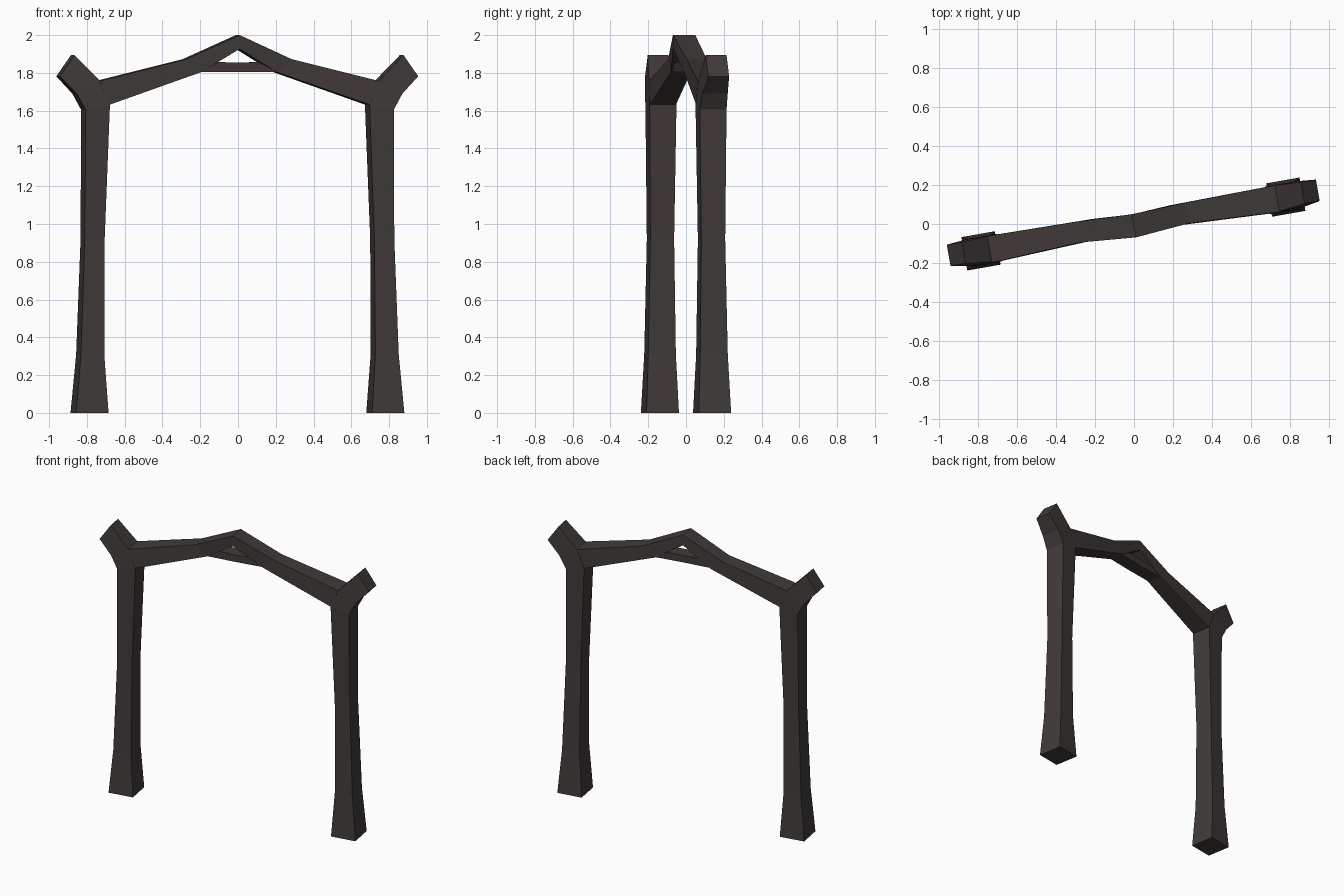
import bpy, bmesh, math

if "Cube" in bpy.data.objects:
    bpy.data.objects.remove(bpy.data.objects["Cube"])

wood = bpy.data.materials.new("dark_wood")
wood.diffuse_color = (0.052, 0.043, 0.040, 1)
wood.use_nodes = True
wood.node_tree.nodes["Principled BSDF"].inputs["Base Color"].default_value = wood.diffuse_color


def strip(name, stations, cap_start, cap_end):
    """Loft four-sided sections (u0, z0, u1, z1, depth centre, half depth), mirrored across the arch."""
    bm = bmesh.new()
    rings = []
    for u0, z0, u1, z1, v, h in stations:
        rings.append([bm.verts.new(p) for p in (
            (u0, v - h, z0), (u1, v - h, z1), (u1, v + h, z1), (u0, v + h, z0))])
    for a, b in zip(rings, rings[1:]):
        for i in range(4):
            j = (i + 1) % 4
            bm.faces.new((a[i], a[j], b[j], b[i]))
    if cap_start:
        bm.faces.new(rings[0][::-1])
    if cap_end:
        bm.faces.new(rings[-1])
    bmesh.ops.recalc_face_normals(bm, faces=bm.faces)
    # An open strip may come out inverted: the first side faces the front
    bm.faces.ensure_lookup_table()
    if bm.faces[0].normal.y > 0:
        bmesh.ops.reverse_faces(bm, faces=bm.faces)
    me = bpy.data.meshes.new(name)
    bm.to_mesh(me)
    bm.free()
    me.materials.append(wood)
    ob = bpy.data.objects.new(name, me)
    bpy.context.collection.objects.link(ob)
    # The whole gate is turned about ten degrees from the x axis
    ob.rotation_euler.z = math.radians(10)
    ob.location.x = -0.003
    mod = ob.modifiers.new("Mirror", 'MIRROR')
    mod.use_mirror_merge = True
    return ob


# Flared posts with a slanted horn at the top
strip("posts", [
    (0.708, 0.00, 0.882, 0.00, 0, 0.087),
    (0.729, 0.31, 0.854, 0.31, 0, 0.074),
    (0.725, 0.92, 0.832, 0.92, 0, 0.064),
    (0.698, 1.632, 0.828, 1.605, 0, 0.072),
    (0.750, 1.757, 0.875, 1.690, 0.002, 0.068),
    (0.884, 1.894, 0.963, 1.782, 0.006, 0.056),
], True, True)

# Rising beam, bent at the middle and peaked at the centre
strip("beam", [
    (0.698, 1.632, 0.750, 1.757, 0, 0.069),
    (0.200, 1.805, 0.285, 1.872, 0.008, 0.054),
    (0.000, 1.927, 0.000, 2.000, -0.010, 0.060),
], False, False)

# Small tie closing the triangle under the peak
strip("tie", [
    (0.200, 1.806, 0.110, 1.857, 0.006, 0.048),
    (0.000, 1.806, 0.000, 1.855, 0.003, 0.048),
], True, False)
